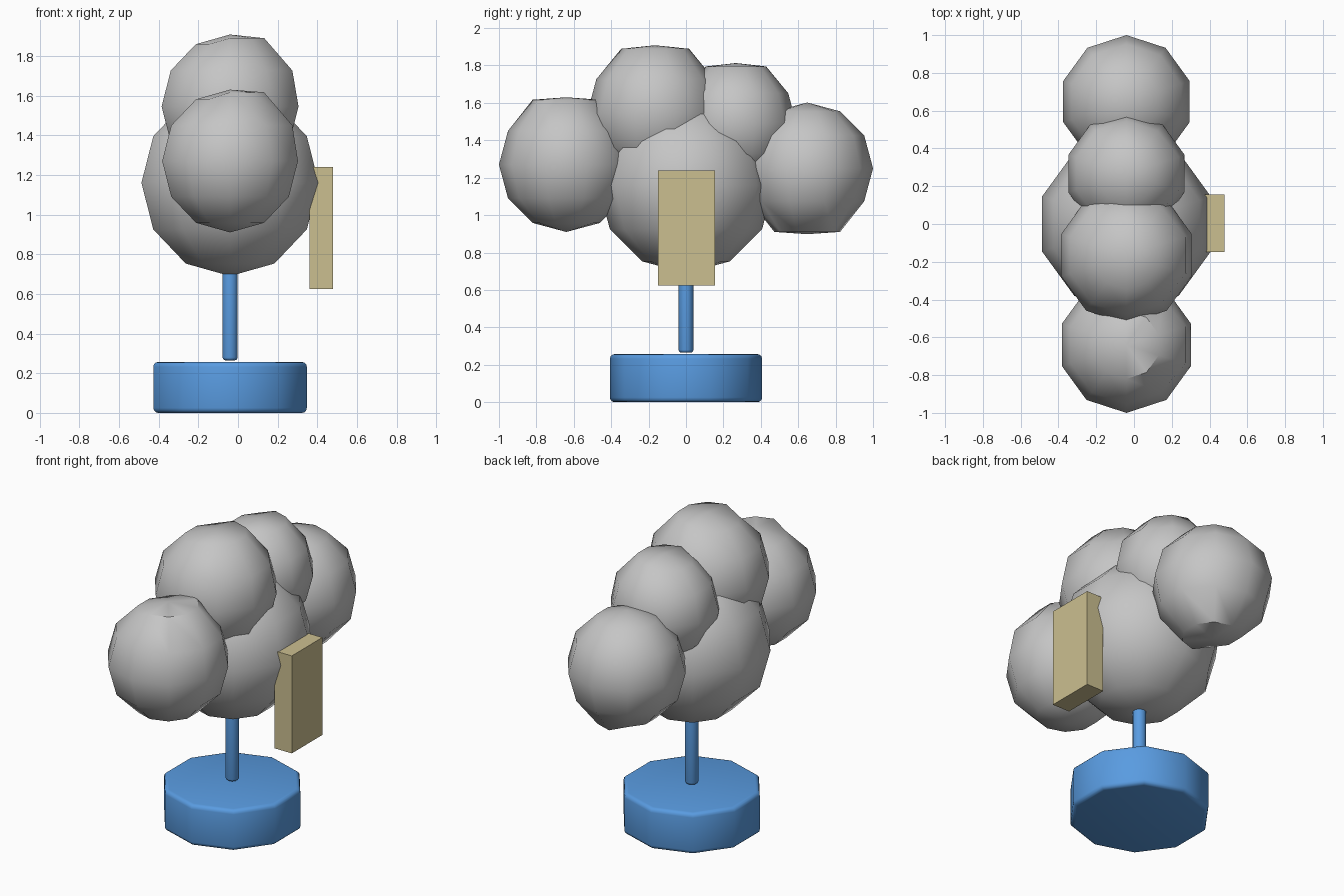
import bpy
import bmesh
from mathutils import Matrix, Vector

cube = bpy.data.objects.get("Cube")
if cube:
    bpy.data.objects.remove(cube, do_unlink=True)

AXIS_X = -0.04  # the pole and foliage share this off-centre axis
SIDES = 10


def make_material(name, colour):
    mat = bpy.data.materials.new(name)
    mat.use_nodes = True
    mat.diffuse_color = (*colour, 1)
    mat.node_tree.nodes["Principled BSDF"].inputs["Base Color"].default_value = (*colour, 1)
    return mat


grey = make_material("soft grey", (0.56, 0.56, 0.56))
blue = make_material("base blue", (0.10, 0.33, 0.75))
tan = make_material("panel tan", (0.60, 0.52, 0.28))


def finish(name, bm, mat, location, smooth=None):
    mesh = bpy.data.meshes.new(name)
    bmesh.ops.recalc_face_normals(bm, faces=bm.faces)
    bm.to_mesh(mesh)
    bm.free()
    mesh.materials.append(mat)
    obj = bpy.data.objects.new(name, mesh)
    obj.location = location
    bpy.context.collection.objects.link(obj)
    if smooth:
        bpy.ops.object.select_all(action="DESELECT")
        obj.select_set(True)
        bpy.context.view_layer.objects.active = obj
        bpy.ops.object.shade_smooth_by_angle(angle=smooth)
    return obj


def ball(name, y, z, radius, lump=0.0, end=1):
    """Ten-sided ball; lump swells the +x shoulder of the chosen end."""
    bm = bmesh.new()
    bmesh.ops.create_uvsphere(bm, u_segments=SIDES, v_segments=6, radius=radius)
    for v in bm.verts:
        height = v.co.z * end / radius
        if v.co.x > -0.01 and 0.8 < height < 0.95:
            v.co.z += lump * end
        elif v.co.x > 0.6 * radius and 0.4 < height < 0.6:
            v.co.x += lump / 2
    finish(name, bm, grey, (AXIS_X, y, z), 0.8)


def drum(name, radius, bottom, top, bevel):
    bm = bmesh.new()
    bmesh.ops.create_cone(bm, cap_ends=True, segments=SIDES, radius1=radius,
                          radius2=radius, depth=top - bottom)
    # Start the polygon with a corner on the y axis
    first = max(bm.verts, key=lambda v: v.co.y)
    turn = Vector((0, 1)).angle_signed(first.co.xy)
    bmesh.ops.rotate(bm, verts=bm.verts, matrix=Matrix.Rotation(turn, 3, "Z"))
    rims = [e for e in bm.edges if abs(e.verts[0].co.z - e.verts[1].co.z) < 0.001]
    bmesh.ops.bevel(bm, geom=rims, offset=bevel, segments=3, profile=0.5, affect="EDGES")
    finish(name, bm, blue, (AXIS_X, 0, (bottom + top) / 2), 0.7)


# Clustered balls
ball("main_ball", 0, 1.16, 0.47)
ball("front_ball", -0.64, 1.27, 0.36, 0.035)
ball("top_ball", -0.165, 1.545, 0.363, 0.03)
ball("upper_back_ball", 0.267, 1.49, 0.323, 0.025)
ball("back_ball", 0.648, 1.25, 0.352, 0.035, end=-1)

# Base and pole
drum("base", 0.407, 0, 0.257, 0.025)
drum("pole", 0.04, 0.265, 0.9, 0.015)

# Side panel
bm = bmesh.new()
bmesh.ops.create_cube(bm, size=1)
bmesh.ops.scale(bm, vec=(0.12, 0.305, 0.615), verts=bm.verts)
finish("side_panel", bm, tan, (0.42, 0.003, 0.932))
